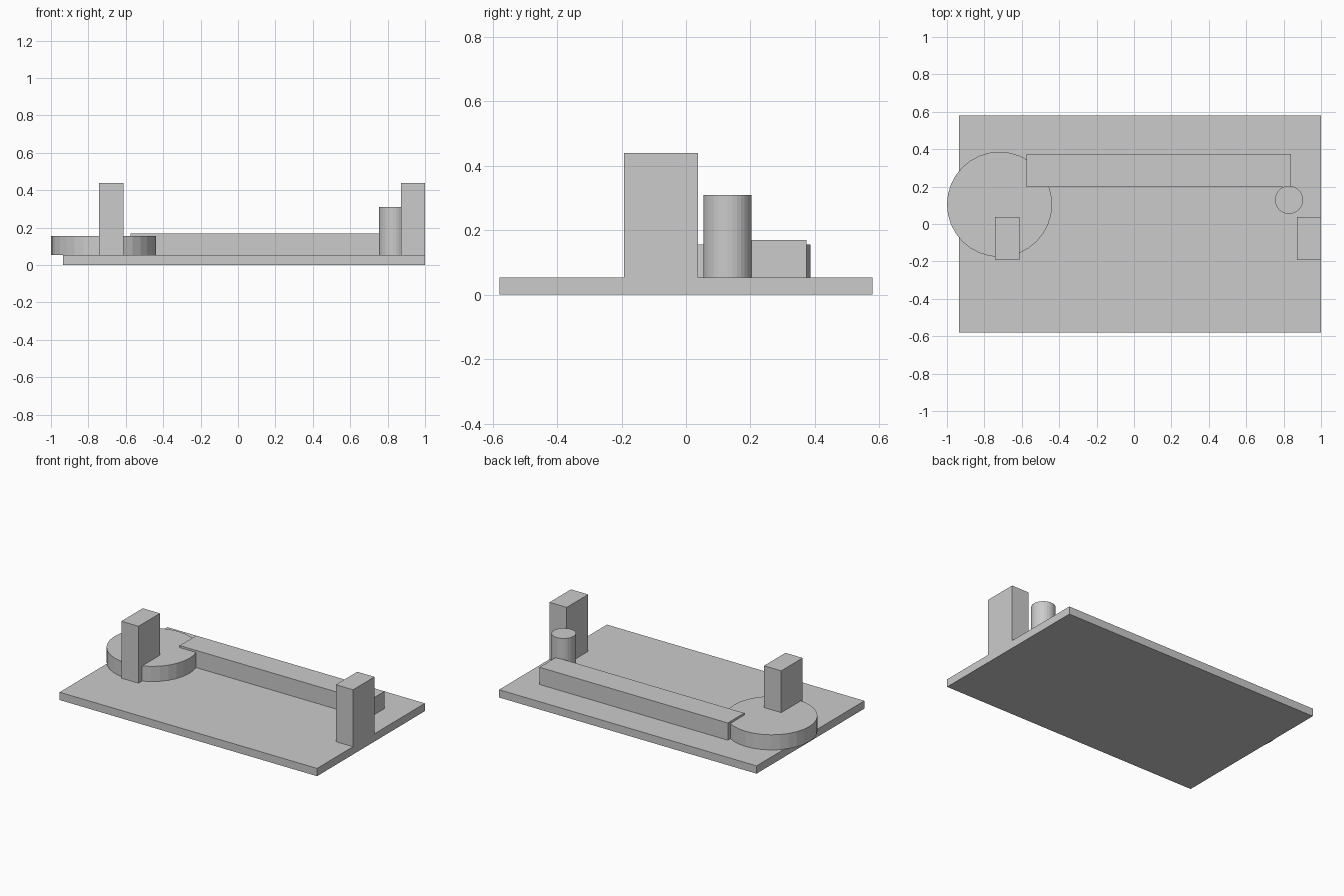
import bpy

if "Cube" in bpy.data.objects:
    bpy.data.objects.remove(bpy.data.objects["Cube"])

# one neutral grey for the whole model
grey = bpy.data.materials.new("light_grey")
grey.diffuse_color = (0.6, 0.6, 0.6, 1)
grey.use_nodes = True
grey.node_tree.nodes["Principled BSDF"].inputs["Base Color"].default_value = grey.diffuse_color

BASE_TOP = 0.053


def finish(name):
    ob = bpy.context.object
    ob.name = name
    ob.data.materials.append(grey)
    bpy.ops.object.transform_apply(location=False, rotation=False, scale=True)
    return ob


def box(name, x0, x1, y0, y1, z0, z1):
    bpy.ops.mesh.primitive_cube_add(
        size=1, location=((x0 + x1) / 2, (y0 + y1) / 2, (z0 + z1) / 2))
    bpy.context.object.scale = (x1 - x0, y1 - y0, z1 - z0)
    return finish(name)


def cylinder(name, x, y, radius, z0, z1):
    bpy.ops.mesh.primitive_cylinder_add(
        vertices=32, radius=radius, depth=z1 - z0, location=(x, y, (z0 + z1) / 2))
    return finish(name)


# flat base slab
box("base_plate", -0.936, 1.0, -0.579, 0.579, 0, BASE_TOP)

# wide disc overhanging the left edge
cylinder("round_platform", -0.719, 0.105, 0.281, BASE_TOP, 0.156)

# long low bar running from the disc to the right
box("long_bar", -0.576, 0.84, 0.197, 0.374, BASE_TOP, 0.17)

# short round post beside the bar
cylinder("round_post", 0.829, 0.129, 0.075, BASE_TOP, 0.31)

# two matching square pillars
for name, x0, x1 in (("left_pillar", -0.742, -0.613), ("right_pillar", 0.871, 1.0)):
    box(name, x0, x1, -0.193, 0.037, BASE_TOP, 0.44)
